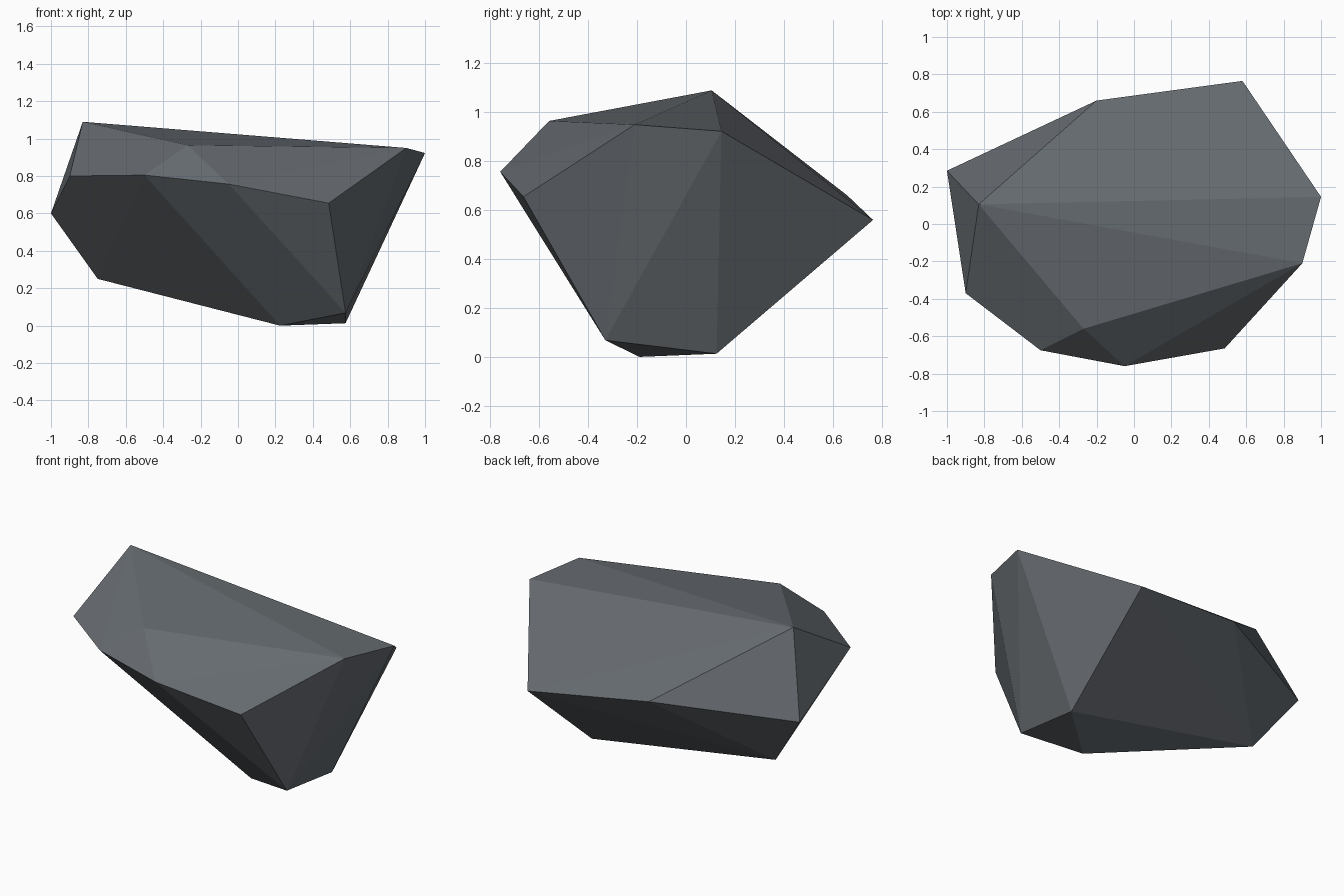
import bpy
import bmesh

# Remove the default object
default_cube = bpy.data.objects.get("Cube")
if default_cube:
    bpy.data.objects.remove(default_cube, do_unlink=True)


def make_material(name, colour):
    material = bpy.data.materials.new(name)
    material.use_nodes = True
    material.diffuse_color = colour
    for node in material.node_tree.nodes:
        if node.type == "BSDF_PRINCIPLED":
            node.inputs["Base Color"].default_value = colour
            node.inputs["Roughness"].default_value = 0.9
    return material


def make_hull(name, corners, material):
    """Wrap the corner points in a faceted convex solid."""
    bm = bmesh.new()
    for corner in corners:
        bm.verts.new(corner)
    result = bmesh.ops.convex_hull(bm, input=bm.verts[:])
    unused = [v for v in result["geom_interior"] if isinstance(v, bmesh.types.BMVert)]
    bmesh.ops.delete(bm, geom=unused, context="VERTS")
    bmesh.ops.recalc_face_normals(bm, faces=bm.faces[:])
    for face in bm.faces:
        face.smooth = False
    mesh = bpy.data.meshes.new(name)
    bm.to_mesh(mesh)
    bm.free()
    mesh.materials.append(material)
    rock = bpy.data.objects.new(name, mesh)
    bpy.context.collection.objects.link(rock)
    return rock


# Upper ridge, from the peak round to the left end
ridge = [(-0.83, 0.105, 1.09), (-0.27, -0.56, 0.965),
         (0.9, -0.21, 0.95), (1, 0.145, 0.923)]

# Widest corners, front then back
girdle = [(-0.9, -0.37, 0.8), (-0.5, -0.675, 0.805), (-0.05, -0.76, 0.757),
          (0.485, -0.665, 0.655), (0.58, 0.765, 0.56),
          (-0.2, 0.66, 0.66), (-1, 0.285, 0.6)]

# Underside corners
base = [(-0.75, 0.17, 0.25), (0.225, -0.19, 0),
        (0.575, -0.33, 0.068), (0.575, 0.125, 0.013)]

slate = make_material("slate grey", (0.13, 0.145, 0.16, 1))
make_hull("rock", ridge + girdle + base, slate)
